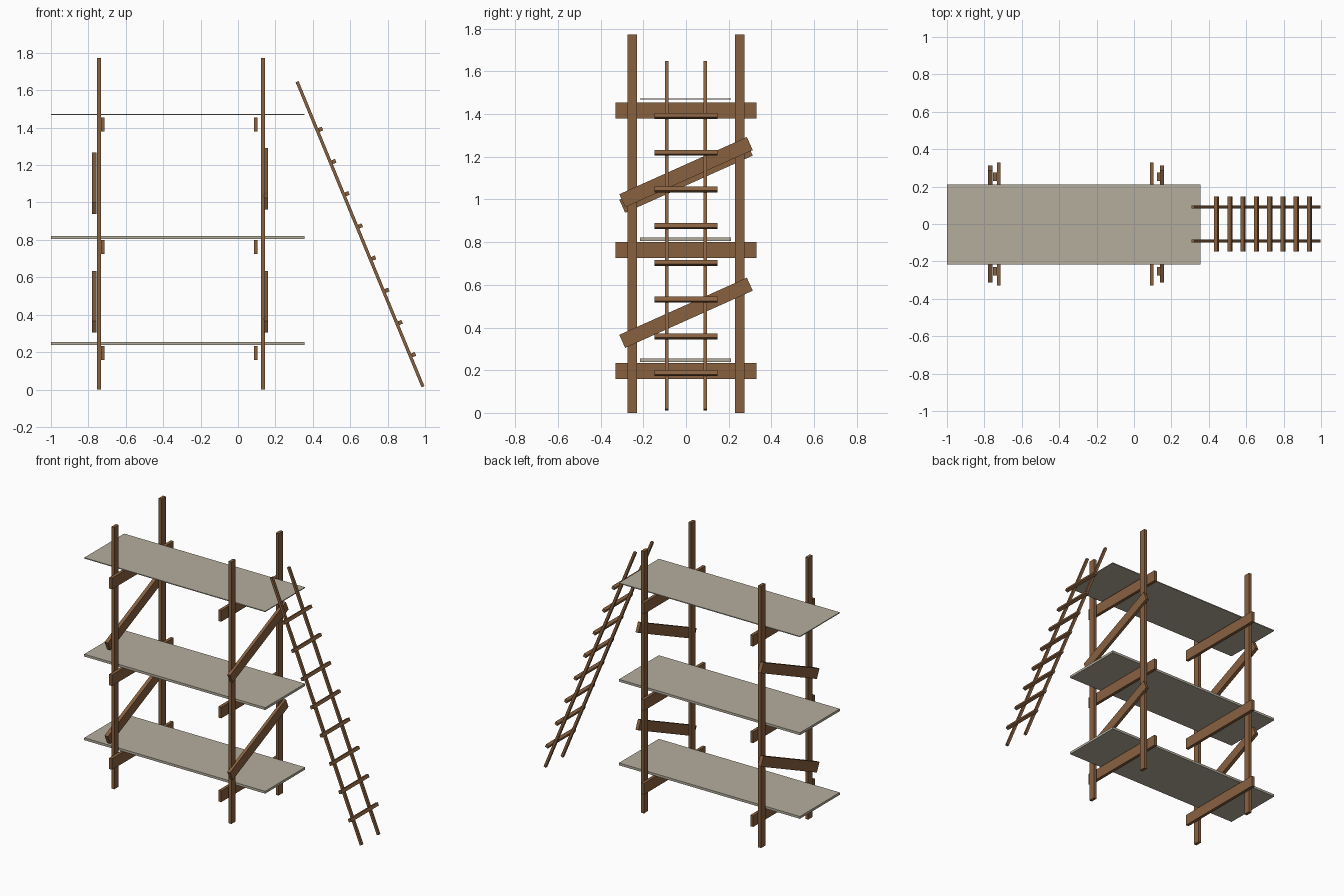
import bpy, math
from mathutils import Vector, Matrix

if "Cube" in bpy.data.objects:
    bpy.data.objects.remove(bpy.data.objects["Cube"])


def material(name, rgb):
    m = bpy.data.materials.new(name)
    m.diffuse_color = (*rgb, 1)
    m.use_nodes = True
    m.node_tree.nodes["Principled BSDF"].inputs["Base Color"].default_value = m.diffuse_color
    return m


WOOD = material("brown wood", (0.25, 0.12, 0.051))
BOARD = material("grey board", (0.462, 0.423, 0.337))


def box(name, centre, size, mat=WOOD, axis='X', angle=0.0):
    """Box of given size, turned about one axis; size stays in the mesh."""
    bpy.ops.mesh.primitive_cube_add(size=1)
    ob = bpy.context.object
    ob.name = name
    ob.data.transform(Matrix.Diagonal((*size, 1)))
    ob.matrix_world = Matrix.Translation(centre) @ Matrix.Rotation(angle, 4, axis)
    ob.data.materials.append(mat)
    return ob


# Four upright posts
for side, x in (("left", -0.744), ("right", 0.133)):
    for depth, y in (("front", -0.252), ("back", 0.252)):
        box(f"{side}_{depth}_post", (x, y, 0.886), (0.021, 0.046, 1.772))

# Horizontal bearers under each platform
for side, x in (("left", -0.723), ("right", 0.095)):
    for level, z in (("lower", 0.196), ("middle", 0.763), ("upper", 1.417)):
        box(f"{side}_{level}_bearer", (x, 0, z), (0.021, 0.66, 0.075))

# Platforms (the top one is a thinner sheet)
for level, z, t in (("lower", 0.247, 0.016), ("middle", 0.813, 0.016), ("upper", 1.471, 0.006)):
    box(f"{level}_platform", (-0.3225, -0.003, z), (1.355, 0.426, t), BOARD)

# Diagonal braces, rising towards the back on the outside of the posts
SLOPE = math.atan2(0.268, 0.598)
for name, x, z, w in (("left_lower", -0.768, 0.469, 0.025), ("left_upper", -0.768, 1.102, 0.025),
                      ("right_lower", 0.149, 0.469, 0.021), ("right_upper", 0.149, 1.128, 0.021)):
    box(f"{name}_brace", (x, 0, z), (w, 0.655, 0.067), axis='X', angle=SLOPE)

# Leaning ladder: two rails and eight rungs fixed on the outer face
top, foot = Vector((0.316, 0, 1.646)), Vector((0.989, 0, 0.015))
run = foot - top
lean = -math.atan2(run.x, -run.z)
outward = Vector((-run.z, 0, run.x)).normalized()
for side, y in (("front", -0.091), ("back", 0.091)):
    box(f"ladder_{side}_rail", (top + foot) / 2 + Vector((0, y, 0)),
        (0.017, 0.017, run.length), axis='Y', angle=lean)
for i in range(8):
    z = 1.384 - 0.1721 * i
    p = top + run * ((z - top.z) / run.z) + outward * 0.019
    box(f"ladder_rung_{i + 1}", p, (0.021, 0.294, 0.021), axis='Y', angle=lean)
